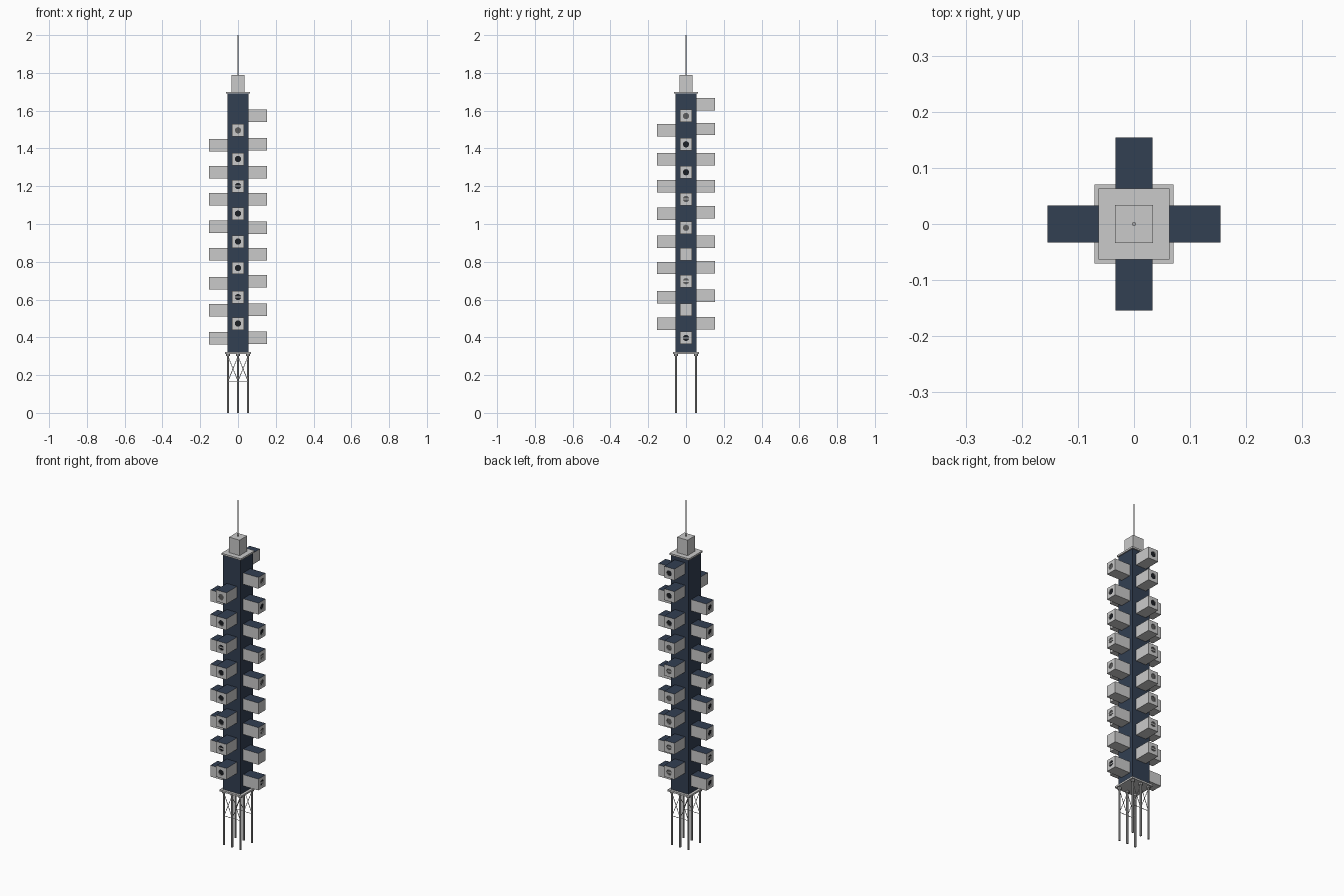
import bpy, bmesh, math
from mathutils import Matrix, Vector

cube = bpy.data.objects.get("Cube")
if cube:
    bpy.data.objects.remove(cube, do_unlink=True)


def material(name, rgb):
    m = bpy.data.materials.new(name)
    m.use_nodes = True
    m.diffuse_color = (*rgb, 1)
    m.node_tree.nodes["Principled BSDF"].inputs["Base Color"].default_value = (*rgb, 1)
    return m


CONCRETE = material("light grey", (0.59, 0.59, 0.59))
NAVY = material("dark navy", (0.032, 0.05, 0.085))
STEEL = material("steel grey", (0.42, 0.42, 0.42))
GLASS = material("dark glass", (0.012, 0.014, 0.018))
BLIND = material("blind grey", (0.11, 0.11, 0.11))


def finish(name, bm, *mats):
    mesh = bpy.data.meshes.new(name)
    bm.normal_update()
    bm.to_mesh(mesh)
    bm.free()
    for m in mats:
        mesh.materials.append(m)
    ob = bpy.data.objects.new(name, mesh)
    bpy.context.collection.objects.link(ob)
    return ob


def add_box(bm, lo, hi):
    lo, hi = Vector(lo), Vector(hi)
    size = Matrix.Diagonal((*(hi - lo), 1))
    return bmesh.ops.create_cube(bm, size=1, matrix=Matrix.Translation((lo + hi) / 2) @ size)["verts"]


def add_rod(bm, a, b, radius, sides=8):
    a, b = Vector(a), Vector(b)
    turn = (b - a).to_track_quat('Z', 'Y').to_matrix().to_4x4()
    bmesh.ops.create_cone(bm, cap_ends=True, segments=sides, radius1=radius, radius2=radius,
                          depth=(b - a).length, matrix=Matrix.Translation((a + b) / 2) @ turn)


def block(name, half, z0, z1, mat):
    bm = bmesh.new()
    add_box(bm, (-half, -half, z0), (half, half, z1))
    return finish(name, bm, mat)


# Tower shaft, slabs and roof housing
block("base_slab", 0.07, 0.313, 0.323, CONCRETE)
block("shaft", 0.056, 0.323, 1.69, NAVY)
block("roof_slab", 0.063, 1.69, 1.70, CONCRETE)
block("roof_housing", 0.034, 1.70, 1.79, CONCRETE)
bm = bmesh.new()
add_rod(bm, (0, 0, 1.79), (0, 0, 2.0), 0.0035)
finish("antenna", bm, STEEL)

# Stilts with small heads, and bracing along the front and back rows
P = 0.053
LOW, HIGH = 0.168, 0.3
posts, braces = bmesh.new(), bmesh.new()
for y in (-P, P):
    for x in (-P, 0, P):
        add_rod(posts, (x, y, 0), (x, y, 0.313), 0.006)
        add_rod(posts, (x, y, 0.302), (x, y, 0.313), 0.01)
    add_rod(braces, (-P, y, LOW), (P, y, LOW), 0.0016, 6)
    for x in (-P, 0):
        add_rod(braces, (x, y, LOW), (x + P, y, HIGH), 0.0016, 6)
        add_rod(braces, (x, y, HIGH), (x + P, y, LOW), 0.0016, 6)
finish("stilts", posts, STEEL)
finish("stilt_braces", braces, STEEL)

# Pods: side, heading angle, heights from the bottom, window types
# d = dark glass, g = closed blind, b = barred glass, l = barred blind, n = none
PODS = (
    ("front", -90, (0.473, 0.613, 0.767, 0.907, 1.055, 1.201, 1.344, 1.496), "dbdddbdg"),
    ("left", 0, (0.397, 0.546, 0.697, 0.84, 0.98, 1.132, 1.274, 1.422, 1.572), "bnlnglddg"),
    ("back", 90, (0.474, 0.62, 0.771, 0.906, 1.063, 1.201, 1.344, 1.503, 1.634), "llgglgddd"),
    ("right", 180, (0.395, 0.543, 0.687, 0.84, 0.985, 1.132, 1.275, 1.417), "dbdddddd"),
)
INNER, OUTER, HALF = 0.055, 0.1545, 0.033
RADIUS, DEPTH, SIDES = 0.0165, 0.004, 16


def cut_window(bm, pane_index):
    """Replace the outer end face with a frame around a recessed round pane."""
    end = max(bm.faces, key=lambda f: f.calc_center_median().x)
    corners = sorted(end.verts, key=lambda v: math.atan2(v.co.z, v.co.y) % math.tau)
    bm.faces.remove(end)

    def ring(x):
        angles = [math.tau * i / SIDES + math.pi / 4 for i in range(SIDES)]
        return [bm.verts.new((x, RADIUS * math.cos(a), RADIUS * math.sin(a))) for a in angles]

    rim, pane = ring(OUTER), ring(OUTER - DEPTH)
    quarter = SIDES // 4
    for q in range(4):
        arc = [rim[(q * quarter + k) % SIDES] for k in range(quarter + 1)]
        bm.faces.new([corners[q], corners[(q + 1) % 4]] + arc[::-1])
    for i in range(SIDES):
        j = (i + 1) % SIDES
        bm.faces.new((rim[i], rim[j], pane[j], pane[i]))
    bm.faces.new(pane).material_index = pane_index


def pod(name, turn, z, style):
    bm = bmesh.new()
    add_box(bm, (INNER, -HALF, -HALF), (OUTER, HALF, HALF))
    bm.normal_update()
    for f in bm.faces:
        f.material_index = int(f.normal.z > 0.5)
    if style != "n":
        cut_window(bm, 3 if style in "gl" else 2)
    if style in "bl":
        add_box(bm, (OUTER - DEPTH, -RADIUS, -0.003), (OUTER - 0.001, RADIUS, 0.003))
    bmesh.ops.recalc_face_normals(bm, faces=bm.faces)
    ob = finish(name, bm, CONCRETE, NAVY, GLASS, BLIND)
    ob.matrix_world = Matrix.Translation((0, 0, z)) @ turn


for side, angle, heights, styles in PODS:
    turn = Matrix.Rotation(math.radians(angle), 4, 'Z')
    for i, (z, style) in enumerate(zip(heights, styles)):
        pod(f"{side}_pod_{i + 1}", turn, z, style)
